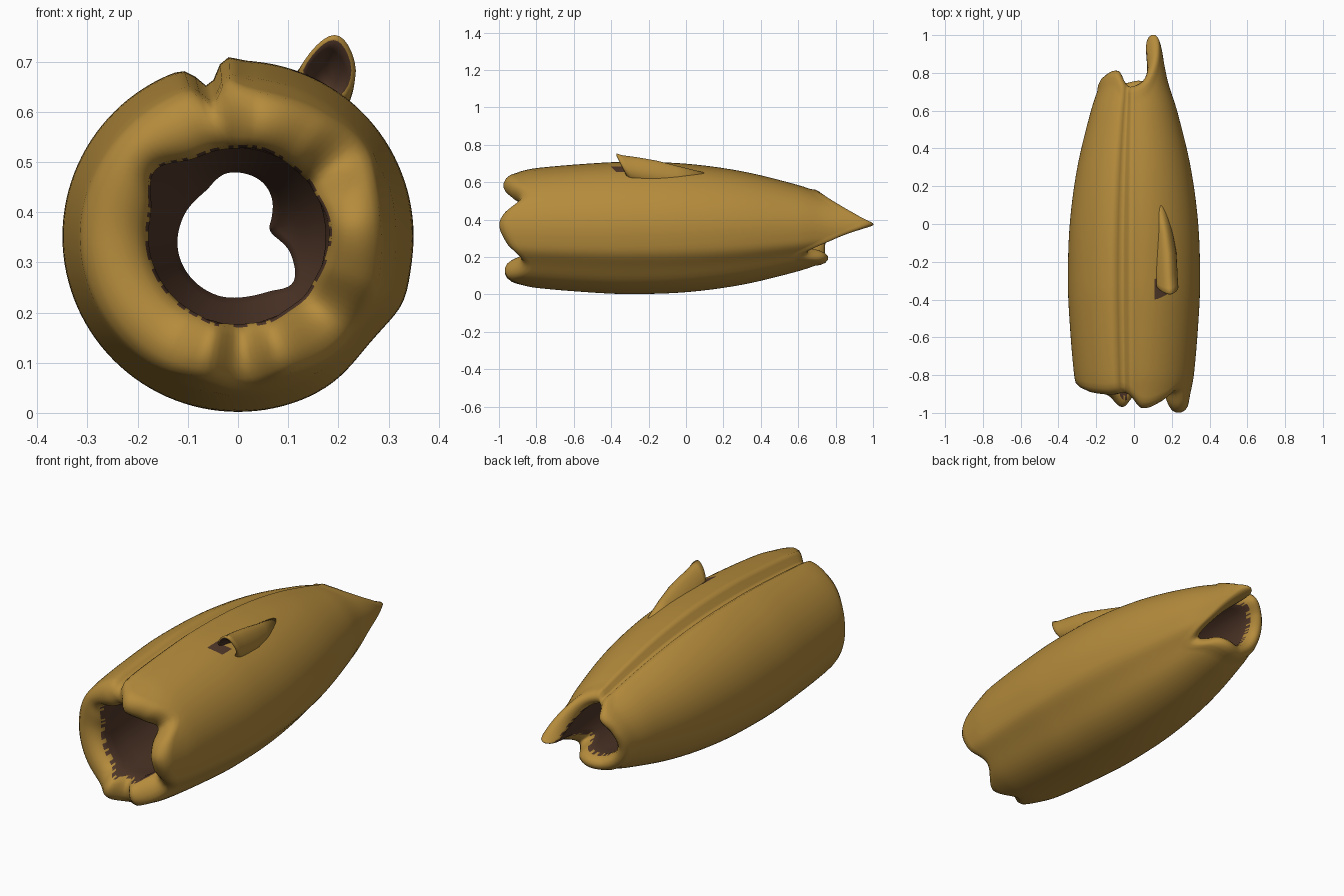
import bpy, bmesh, math, random

if "Cube" in bpy.data.objects:
    bpy.data.objects.remove(bpy.data.objects["Cube"])

random.seed(4)
CZ = 0.352          # height of the log's axis
NA = 120            # segments round the log


def material(name, rgb):
    m = bpy.data.materials.new(name)
    m.diffuse_color = (*rgb, 1)
    m.use_nodes = True
    m.node_tree.nodes["Principled BSDF"].inputs["Base Color"].default_value = m.diffuse_color
    return m


BARK = material("golden bark", (0.46, 0.26, 0.045))
DARK = material("dark hollow", (0.085, 0.04, 0.023))


def curve(keys, x):
    """Smooth interpolation through (x, value) keys."""
    if x <= keys[0][0]:
        return keys[0][1]
    for i in range(len(keys) - 1):
        (x0, v0), (x1, v1) = keys[i], keys[i + 1]
        if x <= x1:
            def slope(k):
                a, b = keys[max(k - 1, 0)], keys[min(k + 1, len(keys) - 1)]
                return (b[1] - a[1]) / (b[0] - a[0])
            h = x1 - x0
            t = (x - x0) / h
            return ((2*t**3 - 3*t*t + 1) * v0 + (t**3 - 2*t*t + t) * h * slope(i)
                    + (3*t*t - 2*t**3) * v1 + (t**3 - t*t) * h * slope(i + 1))
    return keys[-1][1]


def periodic(keys):
    return [(a + o, v) for o in (-360, 0, 360) for a, v in keys]


def bump(deg, centre, width):
    d = (deg - centre + 180) % 360 - 180
    return math.exp(-(d / width) ** 2)


# Outer and inner radius along the length
OUTER = [(-1, .28), (-.9, .298), (-.8, .317), (-.5, .342), (-.3, .35), (0, .34),
         (.3, .30), (.6, .228), (.75, .18), (.9, .15), (1, .13)]
INNER = [(-1, .19), (-.85, .175), (-.7, .2), (-.3, .25), (0, .24), (.3, .2),
         (.6, .14), (.75, .11), (.9, .07), (1, .06)]
# Broken ends: y of the rim by angle (0 = right, 90 = top)
FRONT = periodic([(4, -1.0), (20, -.97), (36, -.89), (55, -.94), (80, -.975), (98, -.9),
                  (120, -.905), (150, -.89), (180, -.875), (220, -.89), (238, -.91),
                  (255, -.97), (272, -.91), (290, -.97), (318, -.88), (342, -.96)])
BACK = periodic([(10, 1.0), (28, .94), (48, .85), (70, .765), (92, .73), (103, .735),
                 (125, .81), (160, .79), (200, .75), (250, .745), (280, .76),
                 (300, .735), (320, .65), (340, .80)])


def outer_r(y, deg):
    r = curve(OUTER, y)
    k = (-.045 * bump(deg, 101, 4.5) + .010 * bump(deg, 94, 4)      # long groove and ridge
         - .012 * bump(deg, 320, 14) + .006 * bump(deg, 338, 8))    # flattened lower right
    return r * (1 + k / .35)


def inner_r(y, deg):
    return curve(INNER, y) + .035 * bump(deg, 142, 14) * (y < -.6)


def log_strip(deg):
    """Closed lengthwise section: outside, back rim, inside, front rim."""
    d0, d1, no, ni, nr = .06, .065, 44, 24, 7
    a, b = curve(FRONT, deg) + d0, curve(BACK, deg) - d1
    pts = [(a + (b - a) * i / no, None) for i in range(no + 1)]
    pts = [(y, outer_r(y, deg), 0) for y, _ in pts]

    def rim(y, depth, r0, r1):
        return [(y + depth * math.sin(math.pi * i / nr),
                 (r0 + r1) / 2 + (r0 - r1) / 2 * math.cos(math.pi * i / nr), 0)
                for i in range(1, nr)]
    pts += rim(b, d1, outer_r(b, deg), inner_r(b, deg))
    pts += [(b + (a - b) * i / ni, inner_r(b + (a - b) * i / ni, deg), 1) for i in range(ni + 1)]
    pts += rim(a, -d0, inner_r(a, deg), outer_r(a, deg))
    return pts


def finish(bm, name):
    bmesh.ops.recalc_face_normals(bm, faces=bm.faces)
    me = bpy.data.meshes.new(name)
    bm.to_mesh(me)
    bm.free()
    me.materials.append(BARK)
    me.materials.append(DARK)
    me.polygons.foreach_set("use_smooth", [True] * len(me.polygons))
    ob = bpy.data.objects.new(name, me)
    bpy.context.collection.objects.link(ob)
    return ob


# Hollow log
bm = bmesh.new()
strips, flags = [], []
for i in range(NA):
    deg = 360 * i / NA
    c, s = math.cos(math.radians(deg)), math.sin(math.radians(deg))
    pts = log_strip(deg)
    flags = [p[2] for p in pts]
    strips.append([bm.verts.new((r * c, y, CZ + r * s)) for y, r, _ in pts])
n = len(flags)
for i in range(NA):
    A, B = strips[i], strips[(i + 1) % NA]
    for j in range(n):
        k = (j + 1) % n
        f = bm.faces.new((A[j], A[k], B[k], B[j]))
        m = f.calc_center_median()
        inside = flags[j] and flags[k]
        ragged = (flags[j] or flags[k]) and random.random() < .6
        knot = .11 < m.x < .18 and -.385 < m.y < -.30 and m.z > .6   # dark patch by the stub
        f.material_index = 1 if inside or ragged or knot else 0
finish(bm, "hollow_log")

# Broken branch stub: y, x, z, radius, slant
RINGS = [(.12, .12, .59, .045, 0), (-.05, .15, .618, .056, 0), (-.15, .162, .638, .062, .1),
         (-.25, .167, .656, .063, .25), (-.31, .173, .669, .06, .4), (-.335, .178, .682, .057, .5),
         (-.343, .178, .683, .048, .5), (-.325, .176, .675, .038, .5), (-.26, .17, .66, .025, .3)]
bm = bmesh.new()
NS, rings = 24, []
for y, x, z, r, slant in RINGS:
    ring = []
    for i in range(NS):
        t = 2 * math.pi * i / NS
        dz = r * math.sin(t) * 1.25
        dx = r * math.cos(t) * (1 - .3 * max(0, math.sin(t)))   # narrower at the top
        ring.append(bm.verts.new((x + dx + .2 * max(0, dz), y - slant * dz, z + dz)))
    rings.append(ring)
for j in range(len(rings) - 1):
    for i in range(NS):
        k = (i + 1) % NS
        f = bm.faces.new((rings[j][i], rings[j][k], rings[j + 1][k], rings[j + 1][i]))
        f.material_index = 1 if j >= 6 else 0
bm.faces.new(rings[-1]).material_index = 1
bm.faces.new(rings[0])
finish(bm, "branch_stub")
